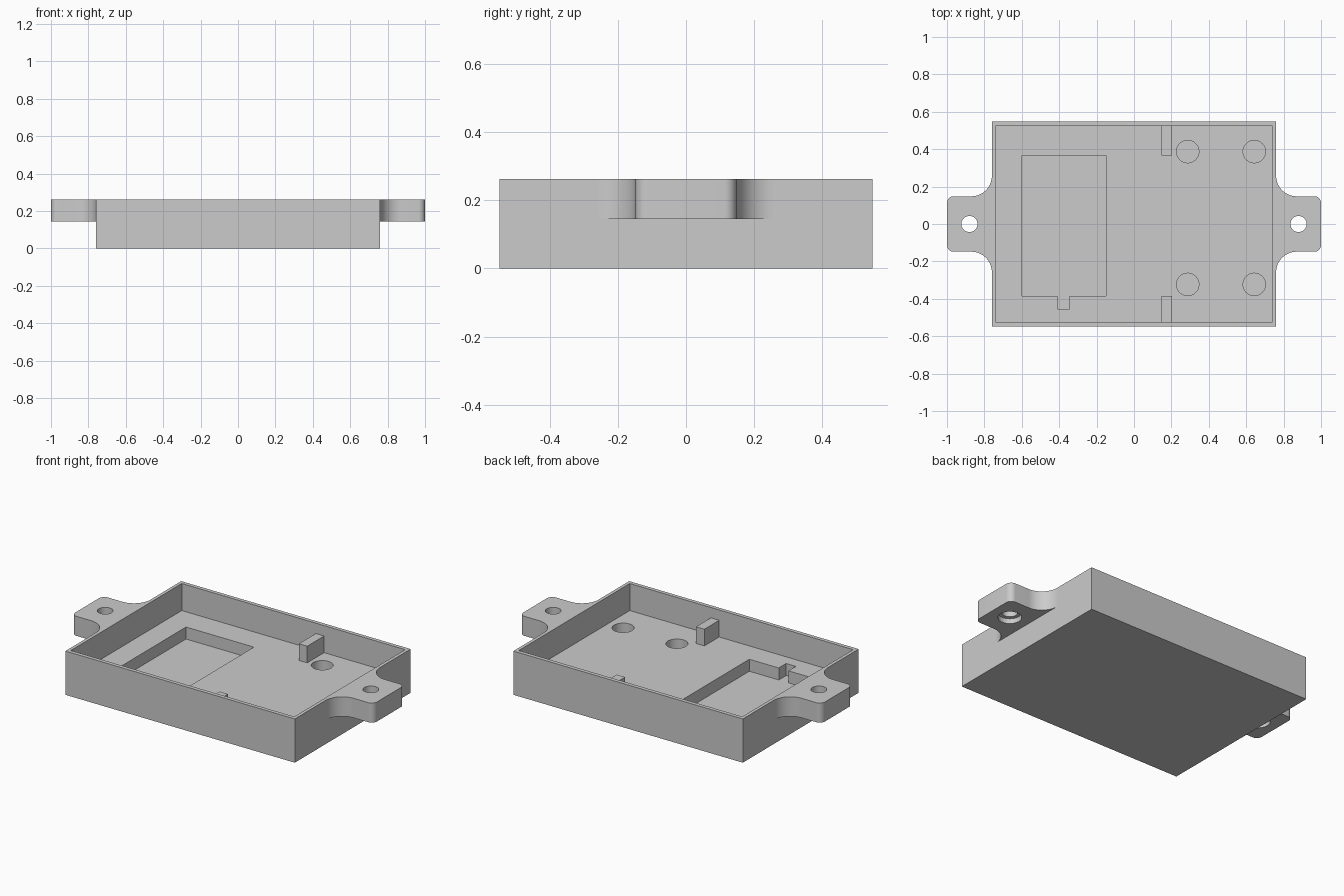
import bpy, bmesh
from math import cos, sin, radians

if "Cube" in bpy.data.objects:
    bpy.data.objects.remove(bpy.data.objects["Cube"])

TOP, FLOOR, POCKET, EAR_Z = 0.262, 0.10, 0.028, 0.145


def prism(name, pts, z0, z1):
    bm = bmesh.new()
    face = bm.faces.new([bm.verts.new((x, y, z0)) for x, y in pts])
    ext = bmesh.ops.extrude_face_region(bm, geom=[face])
    verts = [v for v in ext["geom"] if isinstance(v, bmesh.types.BMVert)]
    bmesh.ops.translate(bm, vec=(0, 0, z1 - z0), verts=verts)
    bmesh.ops.recalc_face_normals(bm, faces=bm.faces)
    mesh = bpy.data.meshes.new(name)
    bm.to_mesh(mesh)
    bm.free()
    obj = bpy.data.objects.new(name, mesh)
    bpy.context.collection.objects.link(obj)
    return obj


def rect(x0, x1, y0, y1):
    return [(x0, y0), (x1, y0), (x1, y1), (x0, y1)]


def arc(cx, cy, r, a0, a1, n):
    return [(cx + r * cos(radians(a0 + (a1 - a0) * i / n)),
             cy + r * sin(radians(a0 + (a1 - a0) * i / n))) for i in range(n + 1)]


def circle(cx, cy, r, n=48):
    return arc(cx, cy, r, 0, 360, n)[:-1]


def cut(obj, cutter):
    cutter.hide_render = True
    mod = obj.modifiers.new("cut", 'BOOLEAN')
    mod.operation, mod.solver, mod.object = 'DIFFERENCE', 'EXACT', cutter
    select(obj)
    bpy.ops.object.modifier_apply(modifier=mod.name)
    bpy.data.objects.remove(cutter)


def select(obj):
    bpy.ops.object.select_all(action='DESELECT')
    obj.select_set(True)
    bpy.context.view_layer.objects.active = obj


def smooth(obj):
    select(obj)
    bpy.ops.object.shade_smooth_by_angle(angle=radians(30))


# Open tray with thin walls
tray = prism("tray", rect(-0.76, 0.76, -0.548, 0.548), 0, TOP)
cut(tray, prism("cavity_cutter", rect(-0.74, 0.74, -0.525, 0.525), FLOOR, TOP + 0.1))

# Notched rectangular pocket in the floor
notched = [(-0.6, -0.385), (-0.41, -0.385), (-0.41, -0.455), (-0.345, -0.455),
           (-0.345, -0.385), (-0.15, -0.385), (-0.15, 0.365), (-0.6, 0.365)]
cut(tray, prism("pocket_cutter", notched, POCKET, FLOOR + 0.05))

# Four round floor recesses
for x in (0.287, 0.643):
    for y in (-0.323, 0.387):
        cut(tray, prism("recess_cutter", circle(x, y, 0.06), POCKET, FLOOR + 0.05))
smooth(tray)

# Stop ribs on the long walls
prism("rib_front", rect(0.148, 0.203, -0.525, -0.385), FLOOR, 0.2)
prism("rib_back", rect(0.148, 0.203, 0.365, 0.525), FLOOR, 0.2)

# Mounting ears: filleted outline, through hole, counterbore underneath
upper = arc(0.87, 0.258, 0.11, 180, 270, 16) + arc(0.965, 0.113, 0.035, 90, 0, 8)
outline = upper + [(x, -y) for x, y in reversed(upper)]
for side, s in (("left", -1), ("right", 1)):
    ear = prism("ear_" + side, [(s * x, y) for x, y in outline], EAR_Z, TOP)
    cut(ear, prism("hole_cutter", circle(s * 0.88, 0, 0.043), 0, 0.5))
    cut(ear, prism("counterbore_cutter", circle(s * 0.88, 0, 0.065), 0, EAR_Z + 0.03))
    smooth(ear)
